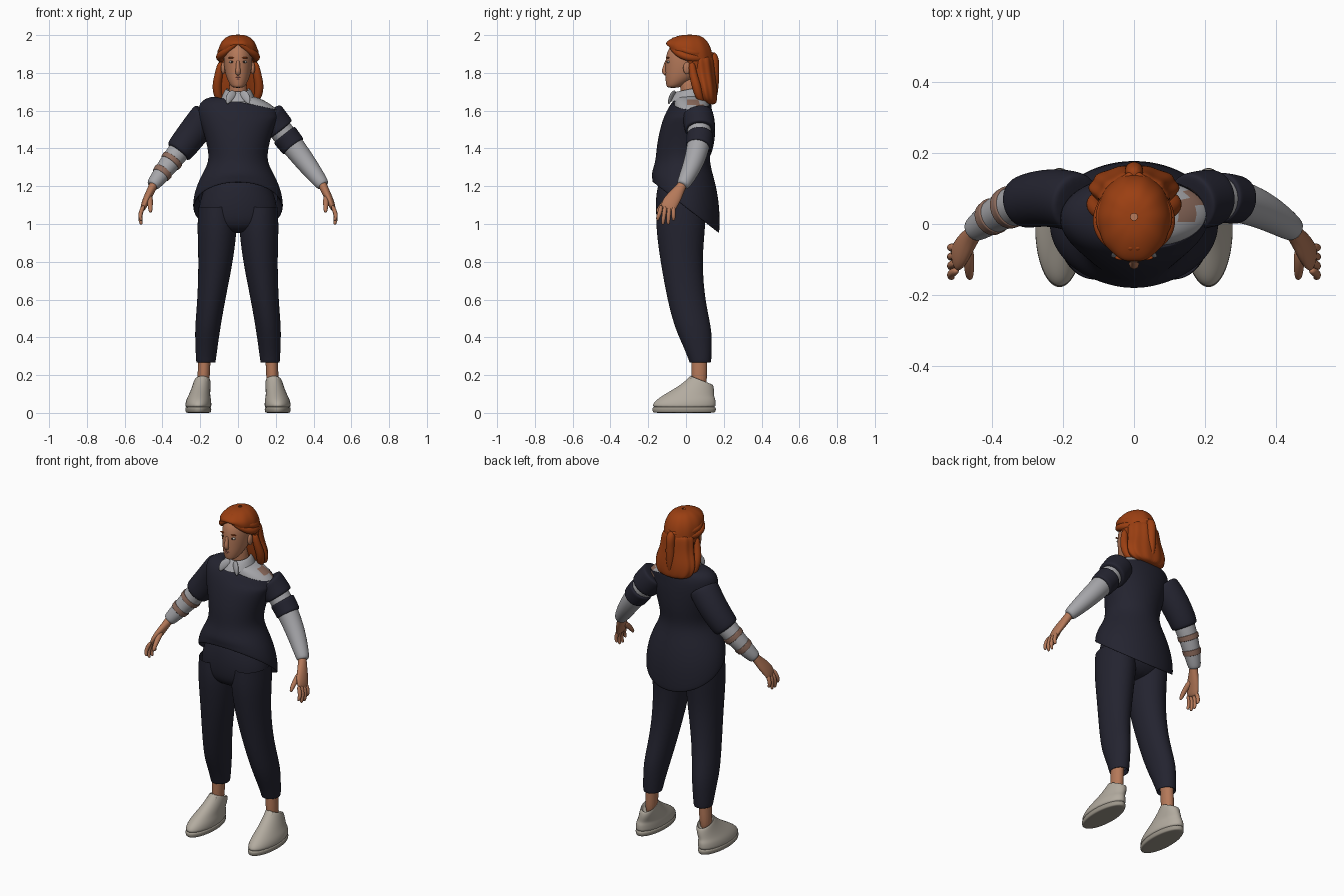
import bpy, bmesh
from math import sin, cos, pi
from mathutils import Vector

cube = bpy.data.objects.get("Cube")
if cube:
    bpy.data.objects.remove(cube)


def material(name, red, green, blue):
    mat = bpy.data.materials.new(name)
    mat.use_nodes = True
    mat.diffuse_color = (red, green, blue, 1)
    mat.node_tree.nodes["Principled BSDF"].inputs["Base Color"].default_value = mat.diffuse_color
    return mat


SKIN = material("skin", red=.46, green=.19, blue=.1)
HAIR = material("auburn_hair", red=.33, green=.05, blue=.006)
NAVY = material("navy_cloth", red=.017, green=.017, blue=.029)
GREY = material("grey_shirt", red=.38, green=.38, blue=.4)
TAN = material("tan_stripe", red=.27, green=.15, blue=.11)
SHOE = material("cream_shoe", red=.45, green=.41, blue=.35)
SOLE = material("shoe_sole", red=.33, green=.3, blue=.25)
LIPS = material("lips", red=.32, green=.1, blue=.08)
WHITE = material("eye_white", red=.5, green=.46, blue=.42)
DARK = material("dark_iris", red=.03, green=.02, blue=.015)


def skin(name, mat, rings, caps=True, pair=False):
    """Join a stack of equal rings into one smooth surface, mirrored when it is a pair."""
    bm = bmesh.new()
    rows = [[bm.verts.new(point) for point in ring] for ring in rings]
    count = len(rows[0])
    for low, high in zip(rows, rows[1:]):
        for i in range(count):
            j = (i + 1) % count
            bm.faces.new((low[i], low[j], high[j], high[i]))
    if caps:
        bm.faces.new(rows[0])
        bm.faces.new(rows[-1])
    bmesh.ops.recalc_face_normals(bm, faces=bm.faces)
    mesh = bpy.data.meshes.new(name)
    bm.to_mesh(mesh)
    bm.free()
    mesh.materials.append(mat)
    for face in mesh.polygons:
        face.use_smooth = True
    obj = bpy.data.objects.new(name, mesh)
    bpy.context.collection.objects.link(obj)
    if pair:
        obj.modifiers.new("mirror", "MIRROR")
    smooth = obj.modifiers.new("smooth", "SUBSURF")
    smooth.levels = smooth.render_levels = 2
    return obj


def ring(z, wide, deep, x=0, y=0, lean=0, tilt=0, ripple=0, count=24):
    """Level ellipse; lean slopes it along x, tilt along y, ripple makes hair grooves."""
    points = []
    for i in range(count):
        angle = 2 * pi * i / count
        swell = 1 + ripple * cos(count / 4 * angle)
        dx, dy = wide * swell * cos(angle), deep * swell * sin(angle)
        points.append(Vector((x + dx, y + dy, z + lean * dx + tilt * dy)))
    return points


def at(x, y, z, deep, wide=None):
    """One stop on a tube: its place and its two radii."""
    return Vector((x, y, z)), deep, wide or deep


def tube(name, mat, stops, pair=False, count=12):
    rings, side = [], Vector((0, 1, 0))
    for i, (centre, deep, wide) in enumerate(stops):
        ahead, behind = stops[min(i + 1, len(stops) - 1)][0], stops[max(i - 1, 0)][0]
        along = (ahead - behind).normalized()
        side = (side - along * side.dot(along)).normalized()
        across = along.cross(side)
        turns = [2 * pi * k / count for k in range(count)]
        rings.append([centre + side * deep * cos(a) + across * wide * sin(a) for a in turns])
    return skin(name, mat, rings, pair=pair)


def blob(name, mat, x, y, z, wide, deep, tall):
    bpy.ops.mesh.primitive_uv_sphere_add(segments=20, ring_count=12, radius=1, location=(x, y, z))
    obj = bpy.context.object
    obj.name, obj.scale = name, (wide, deep, tall)
    obj.data.materials.append(mat)
    bpy.ops.object.shade_smooth()


# Head, neck and face
skin("head", SKIN, [
    ring(1.72, wide=.025, deep=.03, y=-.07),
    ring(1.735, wide=.042, deep=.047, y=-.058),
    ring(1.77, wide=.06, deep=.08, y=-.03),
    ring(1.81, wide=.071, deep=.1, y=-.01),
    ring(1.86, wide=.077, deep=.11),
    ring(1.91, wide=.077, deep=.108, y=.005),
    ring(1.95, wide=.06, deep=.088, y=.01),
    ring(1.97, wide=.03, deep=.05, y=.01)])
skin("neck", SKIN, [
    ring(1.6, wide=.06, deep=.05, y=.03),
    ring(1.68, wide=.047, deep=.047, y=.02),
    ring(1.8, wide=.045, deep=.05, y=.01)])
tube("nose", SKIN, [
    at(x=0, y=-.1, z=1.87, deep=.01),
    at(x=0, y=-.108, z=1.84, deep=.01),
    at(x=0, y=-.117, z=1.813, deep=.014),
    at(x=0, y=-.111, z=1.8, deep=.015),
    at(x=0, y=-.1, z=1.79, deep=.01)])
blob("upper_lip", LIPS, x=0, y=-.1, z=1.775, wide=.02, deep=.01, tall=.005)
blob("lower_lip", LIPS, x=0, y=-.099, z=1.767, wide=.018, deep=.01, tall=.006)
for side, s in {"left": 1, "right": -1}.items():
    blob(side + "_eye", WHITE, x=s * .032, y=-.092, z=1.858, wide=.015, deep=.009, tall=.007)
    blob(side + "_iris", DARK, x=s * .032, y=-.099, z=1.858, wide=.006, deep=.003, tall=.006)
    blob(side + "_eyebrow", HAIR, x=s * .034, y=-.095, z=1.88, wide=.02, deep=.007, tall=.004)
    blob(side + "_ear", SKIN, x=s * .078, y=.005, z=1.825, wide=.012, deep=.02, tall=.032)

# Hair: cap, loose back, locks swept round to the back, tied tail
grooved = dict(ripple=.012, count=40)
skin("hair_cap", HAIR, [
    ring(1.85, wide=.1, deep=.125, y=.02, tilt=-.8, **grooved),
    ring(1.9, wide=.106, deep=.128, y=.02, tilt=-.45, **grooved),
    ring(1.945, wide=.1, deep=.12, y=.02, tilt=-.2, **grooved),
    ring(1.982, wide=.075, deep=.09, y=.02, tilt=-.05, **grooved),
    ring(2, wide=.042, deep=.052, y=.02, **grooved),
    ring(2.002, wide=.01, deep=.01, y=.02, **grooved)], caps=False)
strands = dict(ripple=.035, count=40)
skin("back_hair", HAIR, [
    ring(1.9, wide=.085, deep=.07, y=.07, **strands),
    ring(1.86, wide=.1, deep=.073, y=.075, **strands),
    ring(1.79, wide=.103, deep=.07, y=.085, **strands),
    ring(1.72, wide=.131, deep=.065, y=.1, **strands),
    ring(1.66, wide=.122, deep=.056, y=.11, **strands),
    ring(1.63, wide=.08, deep=.035, y=.125, **strands)])


def swept_locks(name, wide, front, low, rise):
    """Locks that start over the forehead and follow the head round to the knot."""
    stops = []
    for i in range(9):
        t = i / 8
        stops.append(at(x=wide * sin(pi * t), y=(1 - t) * front + t * .145 - .04 * sin(pi * t) * (1 - t),
                        z=low + rise * (1 - t) ** 3, deep=.012 + .01 * sin(pi * t)))
    tube(name, HAIR, stops, pair=True)


swept_locks("front_locks", wide=.098, front=-.088, low=1.872, rise=.093)
swept_locks("crown_locks", wide=.09, front=-.07, low=1.9, rise=.085)
tube("side_locks", HAIR, [
    at(x=.09, y=.03, z=1.86, deep=.018),
    at(x=.1, y=.035, z=1.8, deep=.022),
    at(x=.115, y=.055, z=1.73, deep=.026),
    at(x=.105, y=.07, z=1.67, deep=.022),
    at(x=.085, y=.09, z=1.64, deep=.01)], pair=True)
tube("hair_tail", HAIR, [
    at(x=0, y=.135, z=1.91, deep=.02),
    at(x=0, y=.15, z=1.87, deep=.028),
    at(x=0, y=.15, z=1.83, deep=.026),
    at(x=0, y=.148, z=1.76, deep=.03),
    at(x=0, y=.155, z=1.66, deep=.01)])

# Off-shoulder sweater with a long back
skin("sweater_body", NAVY, [
    ring(1.14, wide=.21, deep=.15, tilt=-.7),
    ring(1.08, wide=.235, deep=.173, tilt=-.8),
    ring(1.09, wide=.243, deep=.18, tilt=-.75),
    ring(1.17, wide=.232, deep=.18, tilt=-.4),
    ring(1.25, wide=.2, deep=.17, y=-.015, tilt=-.12),
    ring(1.33, wide=.152, deep=.142, y=-.02),
    ring(1.41, wide=.163, deep=.147, y=-.01),
    ring(1.49, wide=.185, deep=.142),
    ring(1.56, wide=.21, deep=.132, y=.01),
    ring(1.607, wide=.215, deep=.118, y=.02, lean=-.18),
    ring(1.642, wide=.175, deep=.104, x=.03, y=.03, lean=-.2),
    ring(1.64, wide=.15, deep=.092, x=.055, y=.03, lean=-.22),
    ring(1.6, wide=.14, deep=.085, x=.055, y=.03, lean=-.22)], caps=False)

# Shirt underneath, with a tan stripe over the bare shoulder
shirt = skin("shirt_shoulders", GREY, [
    ring(1.5, wide=.17, deep=.1, y=.02),
    ring(1.57, wide=.185, deep=.1, x=.03, y=.03),
    ring(1.615, wide=.17, deep=.097, x=.045, y=.03, lean=-.1),
    ring(1.65, wide=.135, deep=.09, x=.045, y=.03, lean=-.15),
    ring(1.67, wide=.1, deep=.08, x=.03, y=.025, lean=-.1),
    ring(1.685, wide=.06, deep=.06, y=.02)])
shirt.data.materials.append(TAN)
for face in shirt.data.polygons:
    if .14 < face.center.x < .19 and face.center.y > 0:
        face.material_index = 1
skin("shirt_collar", GREY, [
    ring(1.665, wide=.06, deep=.065, y=.015, tilt=.15),
    ring(1.71, wide=.056, deep=.058, y=.015, tilt=.2),
    ring(1.718, wide=.064, deep=.066, y=.015, tilt=.2),
    ring(1.69, wide=.08, deep=.087, y=.01, tilt=.2),
    ring(1.66, wide=.092, deep=.097, y=.005, tilt=.15)], caps=False)
tube("collar_points", GREY, [
    at(x=.015, y=-.055, z=1.7, deep=.006, wide=.015),
    at(x=.035, y=-.073, z=1.685, deep=.008, wide=.025),
    at(x=.05, y=-.086, z=1.66, deep=.008, wide=.02),
    at(x=.058, y=-.092, z=1.635, deep=.005, wide=.006)], pair=True)


def sleeve(name, mat, s, start, end, puff=0):
    """A stretch of sleeve along the curved arm, from shoulder at 0 to wrist at 1."""
    shoulder, elbow, wrist = Vector((.16, .06, 1.58)), Vector((.295, .11, 1.41)), Vector((.455, -.02, 1.2))
    stops = []
    for share, scale in ((0, .85), (.03, 1), (.25, 1), (.5, 1), (.75, 1), (.97, 1), (1, .85)):
        t = start + (end - start) * share
        spot = shoulder * (1 - t) ** 2 + elbow * 2 * t * (1 - t) + wrist * t * t
        radius = scale * (.065 - .029 * t ** 3 + puff * (1 - t / 2))
        stops.append(at(x=s * spot.x, y=spot.y, z=spot.z, deep=radius))
    tube(name, mat, stops, count=16)


sleeve("left_shirt_sleeve", GREY, s=1, start=0, end=1)
sleeve("left_sweater_strap", NAVY, s=1, start=0, end=.24, puff=.02)
sleeve("left_sweater_band", NAVY, s=1, start=.3, end=.48, puff=.01)
sleeve("right_shirt_sleeve", GREY, s=-1, start=.3, end=1)
sleeve("right_sweater_sleeve", NAVY, s=-1, start=0, end=.56, puff=.022)
sleeve("upper_sleeve_stripe", TAN, s=-1, start=.64, end=.7, puff=.007)
sleeve("lower_sleeve_stripe", TAN, s=-1, start=.8, end=.86, puff=.007)

# Hands
tube("palms", SKIN, [
    at(x=.44, y=-.01, z=1.225, deep=.025),
    at(x=.455, y=-.03, z=1.19, deep=.027, wide=.023),
    at(x=.477, y=-.06, z=1.145, deep=.042, wide=.022),
    at(x=.495, y=-.09, z=1.105, deep=.046, wide=.019),
    at(x=.507, y=-.098, z=1.07, deep=.04, wide=.012)], pair=True)
for i, finger in enumerate(("index", "middle", "ring", "little")):
    root, tip = .021 * i - .13, .028 * i - .15
    drop = 1.017 - .024 * sin(pi * i / 3)
    tube(finger + "_fingers", SKIN, [
        at(x=.498, y=root, z=1.1, deep=.012),
        at(x=.518, y=(root + tip) / 2, z=1.055, deep=.012),
        at(x=.517, y=tip, z=drop + .015, deep=.01),
        at(x=.51, y=tip, z=drop, deep=.007)], pair=True)
tube("thumbs", SKIN, [
    at(x=.468, y=-.065, z=1.15, deep=.017),
    at(x=.466, y=-.105, z=1.12, deep=.016),
    at(x=.464, y=-.14, z=1.085, deep=.013),
    at(x=.463, y=-.155, z=1.06, deep=.008)], pair=True)

# Trousers
skin("trouser_hips", NAVY, [
    ring(1.27, wide=.14, deep=.12, y=-.01),
    ring(1.2, wide=.175, deep=.142, y=-.01),
    ring(1.12, wide=.205, deep=.143, y=-.02),
    ring(1.04, wide=.213, deep=.138, y=-.022),
    ring(.99, wide=.19, deep=.12, y=-.026),
    ring(.95, wide=.09, deep=.07, y=-.03)])
skin("trouser_legs", NAVY, [
    ring(1.09, wide=.095, deep=.13, x=.115, y=-.025),
    ring(1, wide=.106, deep=.132, x=.11, y=-.028),
    ring(.9, wide=.1, deep=.122, x=.113, y=-.028),
    ring(.78, wide=.09, deep=.11, x=.12, y=-.022),
    ring(.6, wide=.074, deep=.1, x=.141),
    ring(.45, wide=.068, deep=.098, x=.161, y=.038),
    ring(.36, wide=.06, deep=.078, x=.166, y=.06),
    ring(.28, wide=.053, deep=.06, x=.17, y=.075),
    ring(.258, wide=.05, deep=.056, x=.17, y=.075),
    ring(.29, wide=.036, deep=.042, x=.17, y=.075)], caps=False, pair=True)

# Ankles and shoes
skin("ankles", SKIN, [
    ring(.36, wide=.036, deep=.044, x=.175, y=.07),
    ring(.27, wide=.032, deep=.041, x=.179, y=.07),
    ring(.1, wide=.034, deep=.043, x=.185, y=.07)], pair=True)
foot = dict(x=.21, y=-.01)
skin("shoe_soles", SOLE, [
    ring(0, wide=.06, deep=.155, **foot),
    ring(.002, wide=.068, deep=.168, **foot),
    ring(.028, wide=.071, deep=.172, **foot),
    ring(.034, wide=.06, deep=.16, **foot)], pair=True)
skin("shoe_uppers", SHOE, [
    ring(.02, wide=.069, deep=.168, **foot),
    ring(.045, wide=.07, deep=.169, **foot),
    ring(.07, wide=.066, deep=.158, x=.208),
    ring(.092, wide=.058, deep=.132, x=.205, y=.018, tilt=-.05),
    ring(.12, wide=.052, deep=.1, x=.198, y=.05, tilt=-.15),
    ring(.15, wide=.047, deep=.074, x=.192, y=.075, tilt=-.3),
    ring(.174, wide=.043, deep=.06, x=.189, y=.083, tilt=-.4),
    ring(.174, wide=.038, deep=.052, x=.188, y=.081, tilt=-.4),
    ring(.14, wide=.032, deep=.045, x=.188, y=.078, tilt=-.3)], pair=True)
tube("shoe_tongues", SHOE, [
    at(x=.195, y=-.035, z=.105, deep=.012, wide=.03),
    at(x=.192, y=0, z=.145, deep=.012, wide=.03),
    at(x=.189, y=.027, z=.183, deep=.01, wide=.028),
    at(x=.188, y=.033, z=.195, deep=.006, wide=.02)], pair=True)
